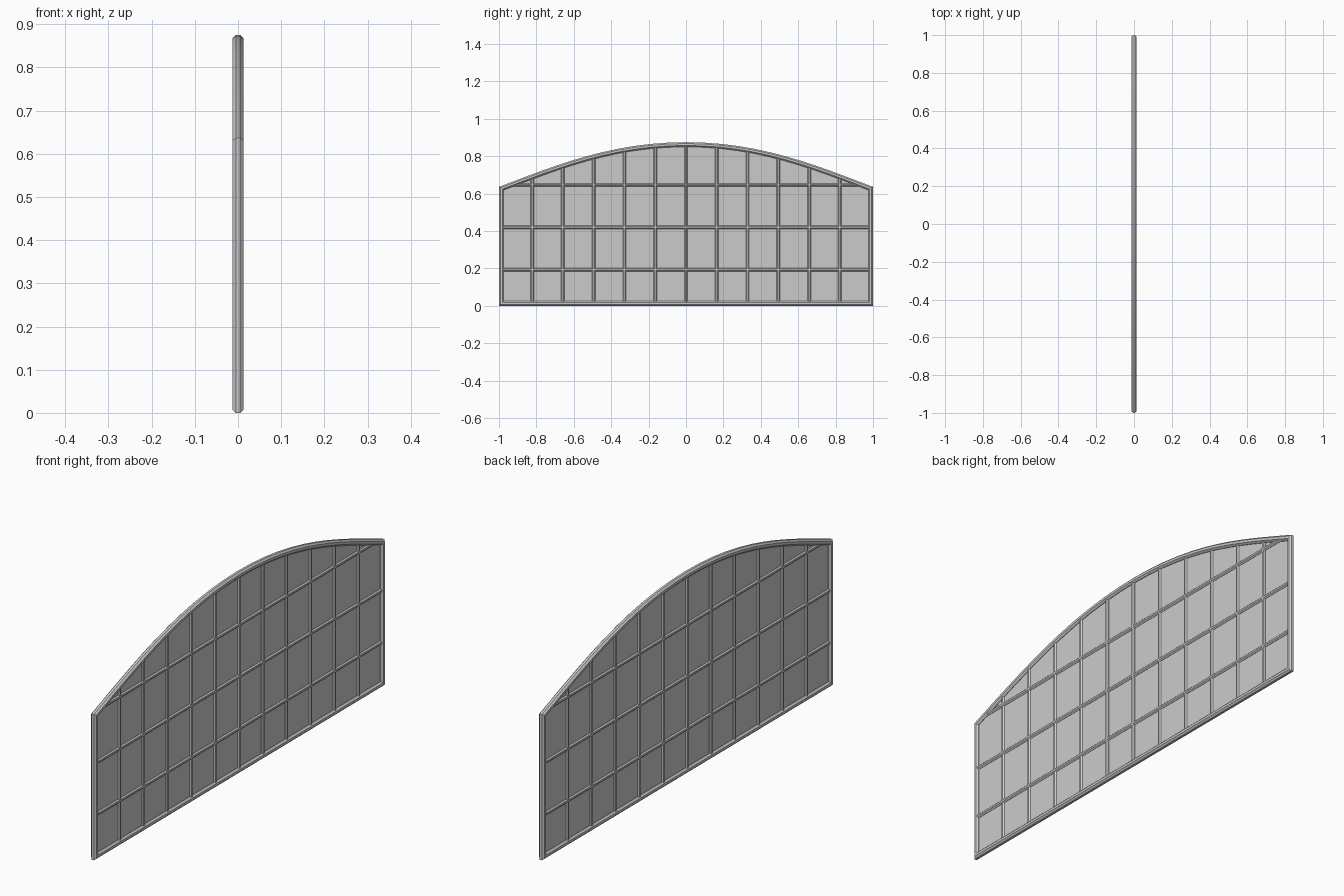
import bpy, bmesh, math
from mathutils import Vector

cube = bpy.data.objects.get("Cube")
if cube:
    bpy.data.objects.remove(cube)

FRAME = 0.0125     # half thickness of the outer frame
BAR = 0.009        # half thickness of the glazing bars
PANE = 0.003       # half thickness of the pane
EDGE = 1 - FRAME
SIDES = 8

grey = bpy.data.materials.new("plain grey")
grey.use_nodes = True
grey.diffuse_color = (0.6, 0.6, 0.6, 1)
grey.node_tree.nodes["Principled BSDF"].inputs["Base Color"].default_value = (0.6, 0.6, 0.6, 1)


def finish(name, bm):
    bmesh.ops.recalc_face_normals(bm, faces=bm.faces)
    mesh = bpy.data.meshes.new(name)
    bm.to_mesh(mesh)
    bm.free()
    mesh.materials.append(grey)
    obj = bpy.data.objects.new(name, mesh)
    bpy.context.collection.objects.link(obj)
    return obj


def sweep(name, path, half, closed=False):
    """Octagonal rod along (y, z) points, with mitred corners."""
    bm = bmesh.new()
    pts = [Vector(p) for p in path]
    n = len(pts)
    radius = half / math.cos(math.pi / SIDES)
    rings = []
    for i, p in enumerate(pts):
        before = pts[i - 1] if closed or i else None
        after = pts[(i + 1) % n] if closed or i < n - 1 else None
        d1 = (p - before).normalized() if before else (after - p).normalized()
        d2 = (after - p).normalized() if after else d1
        n1, n2 = Vector((-d1.y, d1.x)), Vector((-d2.y, d2.x))
        normal = (n1 + n2).normalized()
        normal /= normal.dot(n1)
        ring = []
        for k in range(SIDES):
            a = 2 * math.pi * (k + 0.5) / SIDES
            q = p + normal * radius * math.sin(a)
            ring.append(bm.verts.new((radius * math.cos(a), q.x, q.y)))
        rings.append(ring)
    for i in range(n if closed else n - 1):
        r, s = rings[i], rings[(i + 1) % n]
        for k in range(SIDES):
            m = (k + 1) % SIDES
            bm.faces.new((r[k], r[m], s[m], s[k]))
    if not closed:
        bm.faces.new(rings[0])
        bm.faces.new(rings[-1])
    return finish(name, bm)


# Arched top line, from the crown to one side, then mirrored
def arch_point(t):
    ctrl = [Vector(c) for c in ((0, 0.875), (0.4, 0.875), (0.7, 0.7525), (1, 0.64))]
    u = 1 - t
    p = ctrl[0] * u**3 + ctrl[1] * 3 * u * u * t + ctrl[2] * 3 * u * t * t + ctrl[3] * t**3
    return Vector((p.x * EDGE, p.y - FRAME))


half_arch = [arch_point(i / 12) for i in range(13)]
arch = [Vector((-p.x, p.y)) for p in reversed(half_arch[1:])] + half_arch


def arch_height(y):
    for a, b in zip(half_arch, half_arch[1:]):
        if abs(y) <= b.x + 1e-6:
            return a.y + (b.y - a.y) * (abs(y) - a.x) / (b.x - a.x)
    return half_arch[-1].y


def arch_reach(z):
    for a, b in zip(half_arch, half_arch[1:]):
        if b.y <= z <= a.y:
            return a.x + (b.x - a.x) * (a.y - z) / (a.y - b.y)
    return EDGE


# Outer frame
outline = [Vector((EDGE, FRAME)), Vector((-EDGE, FRAME))] + arch
sweep("outer_frame", outline, FRAME, closed=True)

# Pane
bm = bmesh.new()
front = [bm.verts.new((PANE, p.x, p.y)) for p in outline]
back = [bm.verts.new((-PANE, p.x, p.y)) for p in outline]
bm.faces.new(front)
bm.faces.new(back)
for i in range(len(outline)):
    j = (i + 1) % len(outline)
    bm.faces.new((front[i], front[j], back[j], back[i]))
finish("pane", bm)

# Upright glazing bars
for i in range(-5, 6):
    y = i * EDGE / 6
    sweep(f"upright_bar_{i + 6}", [(y, FRAME), (y, arch_height(y))], BAR)

# Level glazing bars
for i in range(3):
    z = 0.193 + i * 0.2265
    reach = arch_reach(z)
    sweep(f"level_bar_{i + 1}", [(-reach, z), (reach, z)], BAR)
